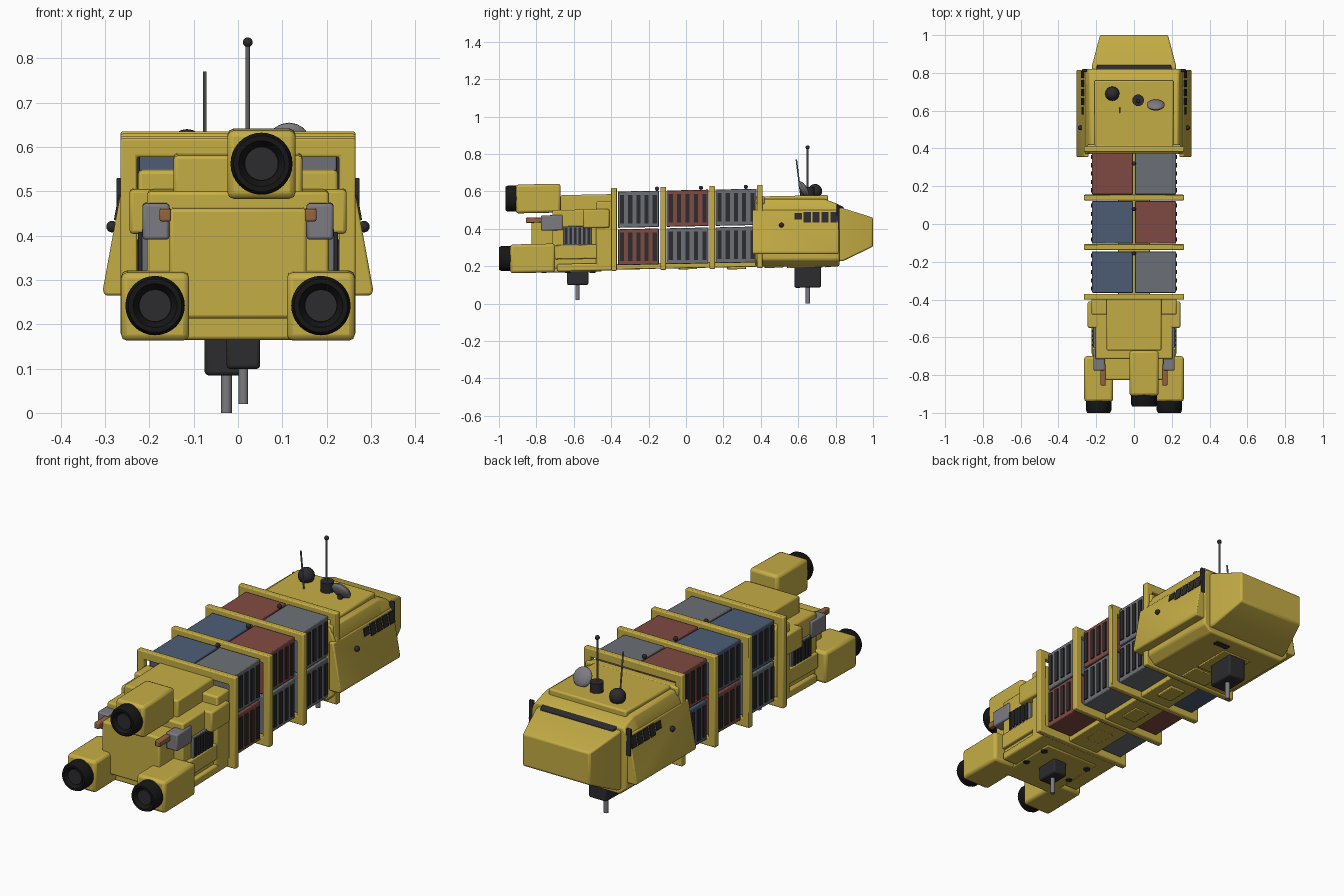
import bpy, bmesh, math
from mathutils import Vector, Matrix

if "Cube" in bpy.data.objects:
    bpy.data.objects.remove(bpy.data.objects["Cube"])


def mat(name, c):
    m = bpy.data.materials.new(name)
    m.diffuse_color = (*c, 1)
    m.use_nodes = True
    m.node_tree.nodes["Principled BSDF"].inputs["Base Color"].default_value = m.diffuse_color
    return m


YEL = mat("yellow_paint", (0.56, 0.42, 0.06))
RED = mat("red_paint", (0.22, 0.07, 0.055))
BLU = mat("blue_paint", (0.075, 0.11, 0.18))
GRY = mat("grey_paint", (0.15, 0.16, 0.18))
STL = mat("steel", (0.2, 0.2, 0.22))
DRK = mat("dark_metal", (0.025, 0.025, 0.028))
BLK = mat("nozzle_black", (0.008, 0.008, 0.008))
ORG = mat("orange", (0.5, 0.15, 0.02))
COP = mat("copper", (0.3, 0.13, 0.05))
SLOPE = 0.02  # whole hull pitches up slightly towards the nose


def finish(name, bm, m, bevel=0.0):
    bmesh.ops.recalc_face_normals(bm, faces=bm.faces[:])
    me = bpy.data.meshes.new(name)
    bm.to_mesh(me)
    bm.free()
    ob = bpy.data.objects.new(name, me)
    bpy.context.collection.objects.link(ob)
    me.materials.append(m)
    if bevel:
        b = ob.modifiers.new("bevel", 'BEVEL')
        b.width, b.segments, b.limit_method = bevel, 2, 'ANGLE'
    bpy.context.view_layer.objects.active = ob
    ob.select_set(True)
    bpy.ops.object.shade_smooth_by_angle(angle=math.radians(35))
    ob.select_set(False)
    return ob


def box(name, x, y, z, m=YEL, bevel=0.008, mirror=False):
    """box from (min, max) ranges, pitched like the hull, optionally on both sides"""
    for s in ((1, -1) if mirror else (1,)):
        bm = bmesh.new()
        bmesh.ops.create_cube(bm, size=1)
        for v in bm.verts:
            px, py, pz = ((a + b) / 2 + (b - a) * c for (a, b), c in zip((x, y, z), v.co))
            v.co = (px * s, py, pz + SLOPE * (py - sum(y) / 2))
        finish(name, bm, m, bevel)


def loft(name, rings, m=YEL, bevel=0.008):
    """solid skinned through equal-length rings of 3D points"""
    bm = bmesh.new()
    rs = [[bm.verts.new(p) for p in r] for r in rings]
    n = len(rs[0])
    for a, b in zip(rs, rs[1:]):
        for i in range(n):
            bm.faces.new((a[i], a[(i + 1) % n], b[(i + 1) % n], b[i]))
    bm.faces.new(rs[0])
    bm.faces.new(rs[-1])
    return finish(name, bm, m, bevel)


def rod(name, p, q, r, m=DRK, seg=16, r2=None):
    p, q = Vector(p), Vector(q)
    bm = bmesh.new()
    rot = (q - p).to_track_quat('Z', 'Y').to_matrix().to_4x4()
    bmesh.ops.create_cone(bm, cap_ends=True, segments=seg, radius1=r, radius2=r if r2 is None else r2,
                          depth=(q - p).length, matrix=Matrix.Translation((p + q) / 2) @ rot)
    return finish(name, bm, m)


def ball(name, c, r, m=DRK, scale=(1, 1, 1), tilt=0.0):
    bm = bmesh.new()
    M = Matrix.Translation(c) @ Matrix.Rotation(tilt, 4, 'X') @ Matrix.Diagonal((*scale, 1))
    bmesh.ops.create_uvsphere(bm, u_segments=16, v_segments=10, radius=r, matrix=M)
    return finish(name, bm, m)


def rect(y, x, z0, z1):
    return [(-x, y, z0), (x, y, z0), (x, y, z1), (-x, y, z1)]


# cab hull and tapered nose
def cab_ring(y, top):
    pts = [(0.215, 0.2), (0.255, 0.235), (0.26, 0.5), (0.235, top)]
    return [(x, y, z) for x, z in pts] + [(-x, y, z) for x, z in pts[::-1]]


loft("cab_hull", [cab_ring(0.37, 0.56), cab_ring(0.74, 0.56), cab_ring(0.82, 0.53)])
loft("nose", [rect(0.80, 0.225, 0.225, 0.515), rect(0.84, 0.222, 0.228, 0.51), rect(1.0, 0.18, 0.305, 0.46)])
loft("windshield", [rect(0.80, 0.205, 0.49, 0.535), rect(0.842, 0.195, 0.49, 0.518)], DRK, 0.003)
box("roof_plate", (-0.21, 0.21), (0.4, 0.76), (0.54, 0.577))
box("cab_roof_rim", (-0.25, 0.25), (0.375, 0.42), (0.53, 0.575))

# flared side armour, windows and side lights
for s in (1, -1):
    def plate(y, zb):
        return [(s * 0.24, y, 0.5), (s * 0.264, y, 0.5), (s * 0.305, y, zb + 0.012), (s * 0.3, y, zb), (s * 0.24, y, zb)]
    loft("side_armour", [plate(0.355, 0.265), plate(0.815, 0.265)], YEL, 0.005)

    def sx(z):
        return 0.264 + (0.5 - z) * 0.041 / 0.223
    for i in range(5):
        y = 0.6 + i * 0.048
        z0, z1 = (0.45, 0.485) if i == 0 else (0.435, 0.49)
        loft("side_window", [[(s * (sx(z) + d), yy, z) for d, z in ((-0.01, z0), (0.004, z0), (0.004, z1), (-0.01, z1))]
                             for yy in (y - 0.019, y + 0.019)], DRK, 0)
    ball("side_light", (s * 0.284, 0.51, 0.42), 0.013)
    box("window_post", tuple(sorted((s * 0.25, s * 0.274))), (0.805, 0.82), (0.40, 0.53), DRK, 0.003)

# roof equipment
ball("sensor_dome", (-0.115, 0.69, 0.602), 0.038)
rod("whip_antenna", (-0.075, 0.615, 0.57), (-0.075, 0.59, 0.77), 0.004, STL, 8)
rod("mast_base", (0.022, 0.655, 0.57), (0.022, 0.655, 0.625), 0.031)
rod("mast", (0.022, 0.65, 0.6), (0.022, 0.65, 0.84), 0.005, STL, 8)
ball("mast_tip", (0.022, 0.65, 0.836), 0.011)
ball("dish", (0.115, 0.63, 0.612), 0.048, STL, (1, 1, 0.4), -math.radians(60))
rod("dish_stand", (0.115, 0.62, 0.56), (0.115, 0.625, 0.6), 0.012)

# cargo frames: square rings around the hold
for y in (-0.385, -0.122, 0.14, 0.395):
    zc = 0.405 + SLOPE * y
    o, i = rect(0, 0.265, zc - 0.222, zc + 0.222), rect(0, 0.228, zc - 0.18, zc + 0.18)
    bm = bmesh.new()
    vo = [[bm.verts.new((p[0], y + d, p[2])) for p in o] for d in (-0.015, 0.015)]
    vi = [[bm.verts.new((p[0], y + d, p[2])) for p in i] for d in (-0.015, 0.015)]
    for k in range(4):
        n = (k + 1) % 4
        for a, b in ((vo[0], vi[0]), (vi[0], vi[1]), (vi[1], vo[1]), (vo[1], vo[0])):
            bm.faces.new((a[k], a[n], b[n], b[k]))
    finish("cargo_frame", bm, YEL, 0.005)

# containers: colours listed as (left, right) per bay for each layer
BAYS = ((-0.364, -0.145), (-0.104, 0.121), (0.157, 0.377))
COLS = {0: ((GRY, RED), (RED, GRY), (BLU, GRY)), 1: ((BLU, GRY), (BLU, RED), (RED, GRY))}
for k, (y0, y1) in enumerate(BAYS):
    dz = SLOPE * (y0 + y1) / 2
    for layer, (z0, z1) in enumerate(((0.213, 0.405), (0.413, 0.607))):
        z0, z1 = z0 + dz, z1 + dz
        for s, m in zip((-1, 1), COLS[layer][k]):
            box("container", tuple(sorted((s * 0.005, s * 0.222))), (y0, y1), (z0, z1), m, 0.004)
            for j in range(5):
                yc = y0 + (y1 - y0) * (j + 0.5) / 5
                box("container_slat", tuple(sorted((s * 0.215, s * 0.228))), (yc - 0.011, yc + 0.011),
                    (z0 + 0.02, z1 - 0.02), DRK, 0)
for y in (-0.155, 0.08, 0.32):
    ball("hold_light", (0, y, 0.618 + SLOPE * y), 0.011)
box("keel_beam", (-0.085, 0.085), (-0.4, 0.4), (0.19, 0.22), YEL, 0.004)
for y in (-0.25, 0.01, 0.27):
    box("keel_hatch", (-0.04, 0.04), (y - 0.05, y + 0.05), (0.184, 0.2), YEL, 0.003)

# engine block: stacked housings
box("bulkhead", (-0.225, 0.225), (-0.48, -0.38), (0.2, 0.548))
box("engine_core", (-0.205, 0.205), (-0.715, -0.39), (0.19, 0.503))
box("engine_spine", (-0.145, 0.145), (-0.67, -0.385), (0.45, 0.583))
box("reactor_block", (-0.155, 0.155), (-0.825, -0.6), (0.215, 0.463))
box("reactor_sill", (-0.15, 0.15), (-0.78, -0.45), (0.168, 0.24))
box("engine_belly", (-0.225, 0.225), (-0.69, -0.375), (0.175, 0.215))
box("shoulder_box", (0.185, 0.245), (-0.55, -0.41), (0.405, 0.505), YEL, 0.008, True)
box("radiator", (0.19, 0.217), (-0.655, -0.505), (0.312, 0.415), GRY, 0.003, True)
for j in range(6):
    y = -0.64 + j * 0.024
    box("radiator_fin", (0.2, 0.224), (y - 0.006, y + 0.006), (0.32, 0.408), DRK, 0, True)
box("pump_box", (0.155, 0.215), (-0.775, -0.66), (0.392, 0.473), STL, 0.006, True)
box("pump_pipe", (0.151, 0.177), (-0.855, -0.74), (0.433, 0.461), COP, 0.004, True)
box("strut", (0.19, 0.222), (-0.7, -0.42), (0.24, 0.315), YEL, 0.005, True)


# thrusters: housing with a lathed nozzle
def thruster(x, z, y0, y1, yend, r):
    box("thruster_housing", (x - 0.077, x + 0.077), (y0, y1), (z - 0.077, z + 0.077), YEL, 0.014)
    prof = [(r, y0 + 0.01), (r, yend + 0.014), (r * 0.9, yend), (r * 0.74, yend), (r * 0.55, yend + 0.02)]
    ring = [[(x + a * math.cos(t * math.pi / 16), y, z + a * math.sin(t * math.pi / 16)) for t in range(32)]
            for a, y in prof]
    loft("nozzle", ring, BLK, 0)
    rod("nozzle_core", (x, yend + 0.03, z), (x, yend + 0.012, z), r * 0.54, DRK, 32)


for s in (1, -1):
    thruster(s * 0.187, 0.242, -0.94, -0.7, -1.0, 0.067)
thruster(0.053, 0.562, -0.91, -0.67, -0.966, 0.07)

# belly legs and underside details
box("rear_leg_box", (-0.026, 0.05), (-0.635, -0.522), (0.1, 0.18), DRK, 0.008)
rod("rear_leg", (0.012, -0.58, 0.02), (0.012, -0.58, 0.12), 0.011, STL)
box("front_leg_box", (-0.075, 0.02), (0.58, 0.722), (0.086, 0.205), DRK, 0.008)
rod("front_leg", (-0.026, 0.652, 0), (-0.026, 0.652, 0.1), 0.012, STL)
box("front_leg_plate", (-0.1, 0.06), (0.54, 0.73), (0.192, 0.205), YEL, 0.003)
box("belly_hatch", (-0.08, 0.06), (0.42, 0.52), (0.192, 0.205), YEL, 0.003)
box("belly_vent", (0.06, 0.14), (0.745, 0.775), (0.195, 0.21), DRK, 0.002)
box("chin_bar", (-0.15, 0.15), (0.825, 0.858), (0.252, 0.28), ORG, 0.003)
for i in range(6):
    ball("chin_lamp", (-0.125 + i * 0.05, 0.858, 0.262), 0.009)
for x, y in ((-0.13, -0.5), (0.13, -0.5), (-0.13, -0.63), (0.13, -0.63)):
    rod("belly_port", (x, y, 0.165), (x, y, 0.19), 0.016)
